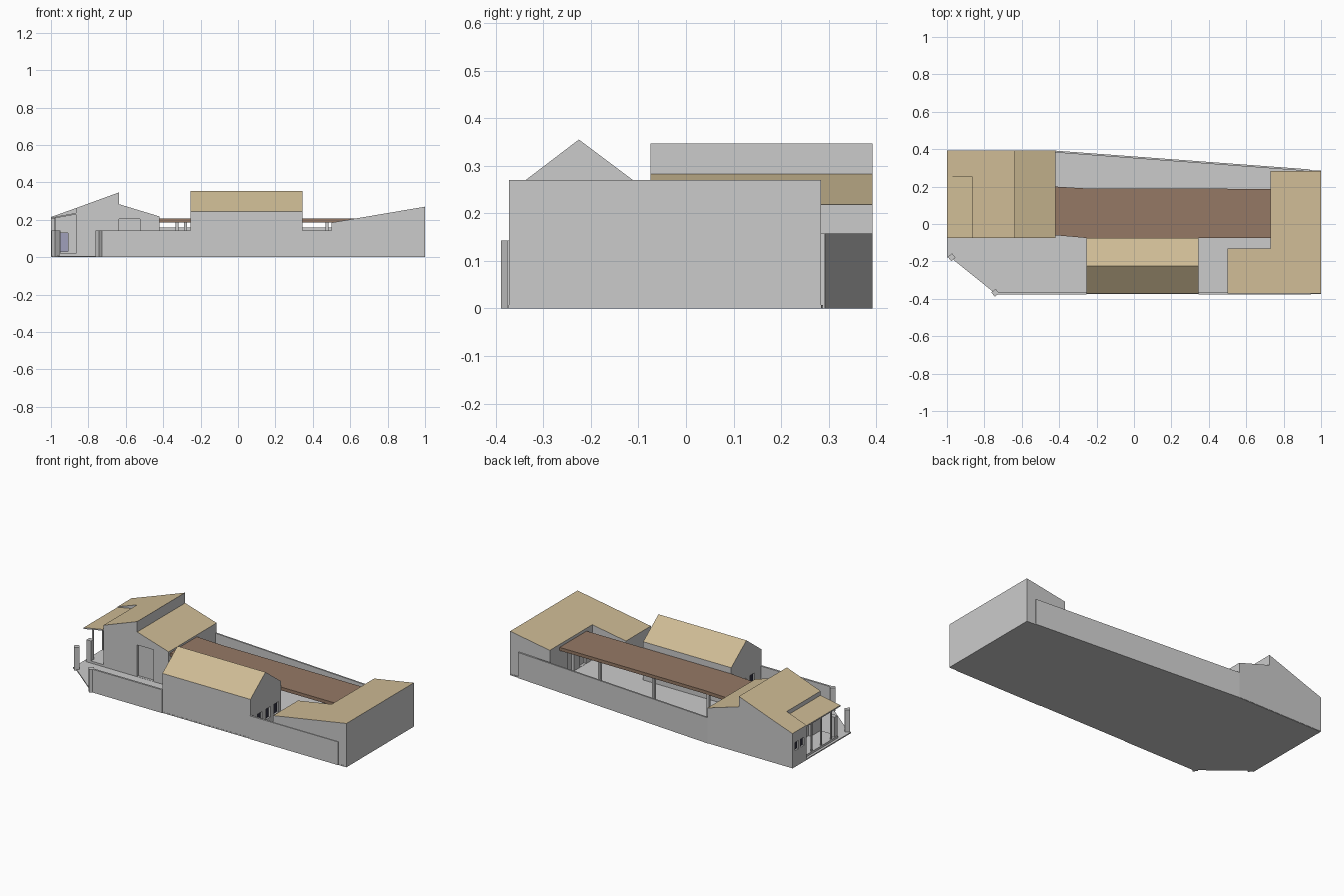
import bpy, bmesh, math
from mathutils import Vector

if "Cube" in bpy.data.objects:
    bpy.data.objects.remove(bpy.data.objects["Cube"])


def material(name, rgb):
    m = bpy.data.materials.new(name)
    m.diffuse_color = (*rgb, 1)
    m.use_nodes = True
    m.node_tree.nodes["Principled BSDF"].inputs["Base Color"].default_value = m.diffuse_color
    return m


TILE = material("roof_tile", (0.62, 0.50, 0.30))
BROWN = material("dark_brown", (0.30, 0.19, 0.13))
DARK = material("dark_glass", (0.03, 0.03, 0.05))
BLUE = material("blue_glass", (0.35, 0.35, 0.50))


def prism(name, pts, lo, hi, axis="z", roof=None, mat=None, top=None):
    """Extrude a 2D outline along an axis; top(x) can slope the upper face."""
    place = {"x": lambda p, t: (t, p[0], p[1]),
             "y": lambda p, t: (p[0], t, p[1]),
             "z": lambda p, t: (p[0], p[1], t)}[axis]
    bm = bmesh.new()
    a = [bm.verts.new(place(p, lo)) for p in pts]
    b = [bm.verts.new(place(p, hi)) for p in pts]
    if top:
        for v in b:
            v.co.z = top(v.co.x)
    n = len(pts)
    bm.faces.new(a)
    bm.faces.new(b)
    for i in range(n):
        bm.faces.new((a[i], a[(i + 1) % n], b[(i + 1) % n], b[i]))
    bmesh.ops.recalc_face_normals(bm, faces=bm.faces[:])
    me = bpy.data.meshes.new(name)
    if roof:
        me.materials.append(None)
        me.materials.append(roof)
        for f in bm.faces:
            f.material_index = int(f.normal.z > 0.5 and f.calc_center_median().z > 0.1)
    elif mat:
        me.materials.append(mat)
    bm.to_mesh(me)
    bm.free()
    ob = bpy.data.objects.new(name, me)
    bpy.context.collection.objects.link(ob)
    return ob


def box(name, x0, x1, y0, y1, z0, z1, mat=None):
    return prism(name, [(x0, y0), (x1, y0), (x1, y1), (x0, y1)], z0, z1, mat=mat)


def wall(name, p, q, t, z1):
    """Thin straight wall from p to q."""
    p, q = Vector(p), Vector(q)
    d = (q - p).normalized()
    n = Vector((-d.y, d.x)) * t
    return prism(name, [p, q, q + n, p + n], 0, z1)


def opening(name, target, axis, face, out, a0, a1, z0, z1, mat=None, depth=0.015):
    """Cut a recess into a wall and set a pane at the back of it."""
    def slab(nm, d0, d1, m):
        lo, hi = sorted((face + out * d0, face + out * d1))
        if axis == "x":
            return box(nm, lo, hi, a0, a1, z0, z1, m)
        return box(nm, a0, a1, lo, hi, z0, z1, m)
    cutter = slab("cutter", -depth, 0.02, None)
    mod = target.modifiers.new("cut", "BOOLEAN")
    mod.operation, mod.solver, mod.object = "DIFFERENCE", "EXACT", cutter
    bpy.context.view_layer.objects.active = target
    bpy.ops.object.modifier_apply(modifier=mod.name)
    bpy.data.objects.remove(cutter)
    if mat:
        slab(name, -depth, -depth + 0.004, mat)


# paved plot
prism("ground_slab", [(-1, 0.39), (-0.42, 0.39), (0.94, 0.288), (1, 0.285), (1, -0.373),
                      (-0.74, -0.373), (-0.98, -0.18), (-1, -0.18)], 0.0, 0.007)

# front hall with gable roof
hall = prism("front_hall", [(-0.372, 0.002), (-0.372, 0.243), (-0.225, 0.355),
                            (-0.076, 0.243), (-0.076, 0.002)], -0.255, 0.345, "x", TILE)
for y in (-0.28, -0.20, -0.12):
    for face, out in ((0.345, 1), (-0.255, -1)):
        opening("hall_window", hall, "x", face, out, y - 0.022, y + 0.022, 0.06, 0.125, DARK)

# right wing: L-shaped with a single sloping roof
right = prism("right_wing", [(0.5, -0.372), (1, -0.372), (1, 0.284), (0.73, 0.284),
                             (0.73, -0.13), (0.5, -0.13)], 0.002, 0.2, "z", TILE,
              top=lambda x: 0.185 + (x - 0.5) * 0.17)
for y in (0.08, -0.04):
    opening("wing_door", right, "x", 0.73, -1, y - 0.03, y + 0.03, 0.008, 0.14)

# left house: two offset roof slopes
house = prism("left_house", [(-0.865, 0.002), (-0.865, 0.263), (-0.635, 0.347), (-0.635, 0.283),
                             (-0.42, 0.218), (-0.42, 0.002)], -0.075, 0.392, "y", TILE)
opening("house_front_door", house, "y", -0.075, -1, -0.635, -0.525, 0.008, 0.203)
opening("house_porch_window", house, "x", -0.865, -1, 0.14, 0.21, 0.05, 0.16, DARK)
opening("house_porch_door", house, "x", -0.865, -1, 0.02, 0.09, 0.02, 0.17)
opening("house_court_door", house, "x", -0.42, 1, 0.05, 0.12, 0.008, 0.15)

# left back room
room = prism("left_back_room", [(-1, 0.002), (-1, 0.215), (-0.865, 0.263), (-0.865, 0.002)],
             0.255, 0.392, "y", TILE)
opening("room_window", room, "y", 0.255, -1, -0.95, -0.91, 0.03, 0.13, BLUE)
for y in (0.35, 0.295):
    opening("room_side_window", room, "x", -1, -1, y - 0.016, y + 0.016, 0.10, 0.15, DARK)

# porch: floor, canopy, thin posts
box("porch_floor", -0.985, -0.865, -0.075, 0.255, 0.005, 0.02)
prism("porch_canopy", [(-1, 0.204), (-0.865, 0.229), (-0.865, 0.237), (-1, 0.212)],
      -0.075, 0.255, "y", TILE)
for y in (-0.01, 0.087, 0.18):
    box("porch_post", -0.985, -0.977, y - 0.004, y + 0.004, 0.02, 0.21)

# covered walkway roof and its columns
prism("walkway_roof", [(-0.42, -0.06), (-0.255, -0.075), (0.73, -0.075), (0.73, 0.188),
                       (-0.255, 0.19), (-0.42, 0.2)], 0.186, 0.206, mat=BROWN)
for x, y in ((0.475, 0.16), (0.1, 0.17), (-0.28, 0.18), (-0.325, -0.02)):
    box("walkway_column", x - 0.008, x + 0.008, y - 0.008, y + 0.008, 0, 0.19)

# boundary walls
wall("front_wall_left", (-0.74, -0.376), (-0.255, -0.376), 0.012, 0.143)
wall("front_wall_right", (0.345, -0.376), (0.945, -0.376), 0.012, 0.143)
wall("back_wall", (0.94, 0.292), (-0.42, 0.392), 0.01, 0.158)

# gate piers turned to follow the cut corner
for x, y, turn in ((-0.975, -0.178, 0.68), (-0.742, -0.368, 0.68), (-0.965, -0.06, 0)):
    pts = [(x + 0.021 * math.cos(turn + k), y + 0.021 * math.sin(turn + k))
           for k in (math.pi / 4 + i * math.pi / 2 for i in range(4))]
    prism("gate_pier", pts, 0, 0.143)
